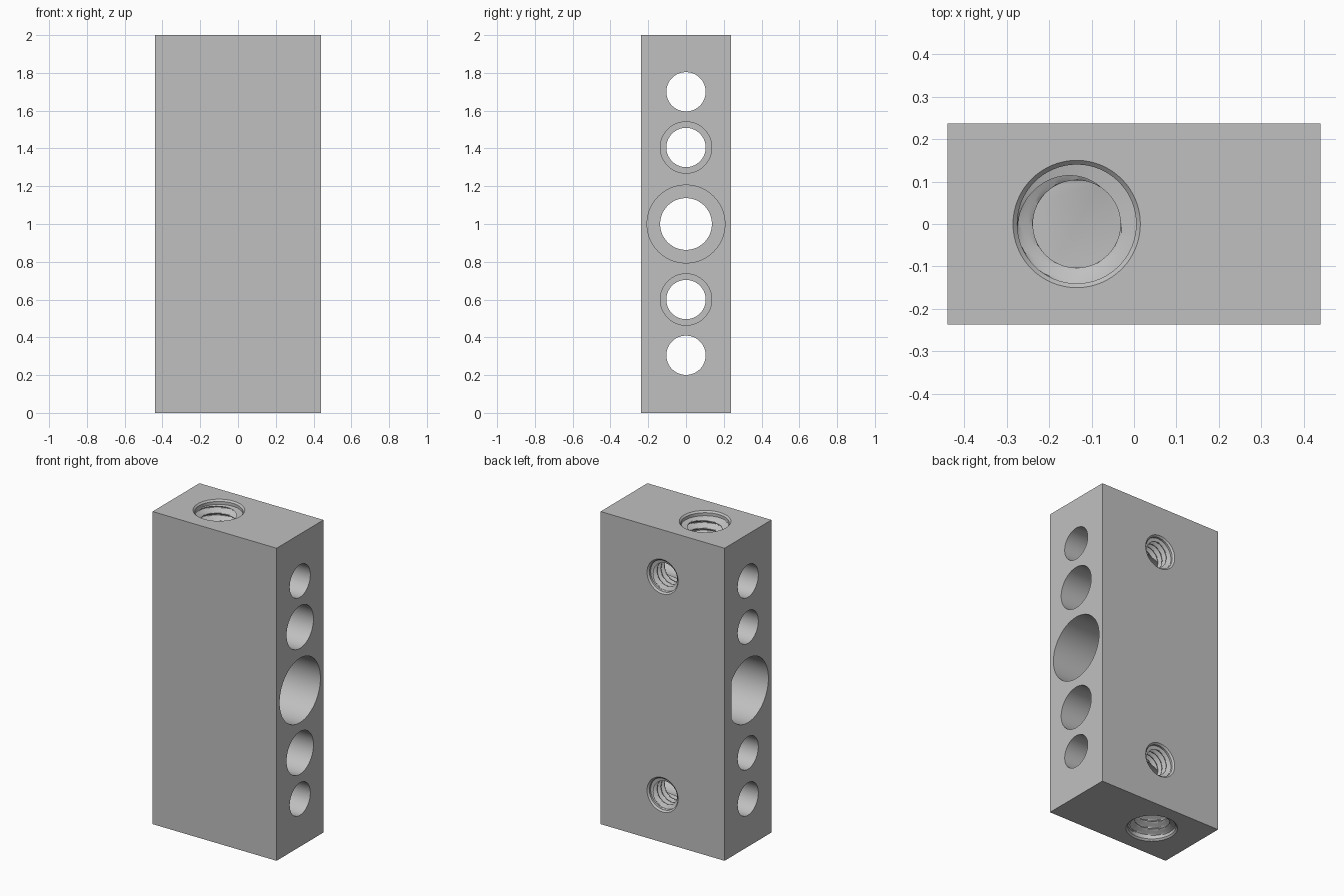
import bpy, bmesh, math
from mathutils import Matrix, Vector

if "Cube" in bpy.data.objects:
    bpy.data.objects.remove(bpy.data.objects["Cube"])

W, D, H = 0.878, 0.474, 2.0

grey = bpy.data.materials.new("plain_grey")
grey.use_nodes = True
grey.diffuse_color = (0.53, 0.53, 0.53, 1)
grey.node_tree.nodes["Principled BSDF"].inputs["Base Color"].default_value = (0.53, 0.53, 0.53, 1)


def finish(name, bm):
    bmesh.ops.recalc_face_normals(bm, faces=bm.faces)
    mesh = bpy.data.meshes.new(name)
    bm.to_mesh(mesh)
    bm.free()
    mesh.materials.append(grey)
    obj = bpy.data.objects.new(name, mesh)
    bpy.context.collection.objects.link(obj)
    return obj


def side_bore(name, z, r, x0, x1, flat=None):
    """Cylinder along x; an optional flat trims its back side."""
    bm = bmesh.new()
    place = Matrix.Translation(((x0 + x1) / 2, 0, z)) @ Matrix.Rotation(math.pi / 2, 4, 'Y')
    bmesh.ops.create_cone(bm, cap_ends=True, segments=96, radius1=r, radius2=r,
                          depth=x1 - x0, matrix=place)
    if flat:
        cut = bmesh.ops.bisect_plane(bm, geom=bm.verts[:] + bm.edges[:] + bm.faces[:],
                                     plane_co=(0, flat, 0), plane_no=(0, 1, 0), clear_outer=True)
        edges = [e for e in cut["geom_cut"] if isinstance(e, bmesh.types.BMEdge)]
        bmesh.ops.contextual_create(bm, geom=edges)
    return finish(name, bm)


def threaded_hole(name, origin, inward, rim, major, minor, depth, pitch):
    """Helical cutter starting just outside the surface and running inward."""
    bm = bmesh.new()
    segs, per_turn = 64, 12
    step = pitch / per_turn
    turn = Vector((0, 0, 1)).rotation_difference(Vector(inward)).to_matrix().to_4x4()
    place = Matrix.Translation(origin) @ turn

    def radius(d, a):
        if d <= 0:
            return rim
        if d <= rim - major:
            return rim - d
        if d < 0.6 * pitch:
            return major
        wave = abs(((d / pitch - a / math.tau) % 1) * 2 - 1)
        blend = min(max(wave * 1.4 - 0.2, 0), 1)
        return minor + (major - minor) * blend

    depths = [-0.02, 0, rim - major]
    k = math.ceil((rim - major) / step) + 1
    while k * step < depth:
        depths.append(k * step)
        k += 1
    depths.append(depth)
    rings = []
    for d in depths:
        ring = []
        for i in range(segs):
            a = math.tau * i / segs
            r = radius(d, a)
            ring.append(bm.verts.new(place @ Vector((r * math.cos(a), r * math.sin(a), d))))
        rings.append(ring)
    for lower, upper in zip(rings, rings[1:]):
        for i in range(segs):
            j = (i + 1) % segs
            bm.faces.new((lower[i], lower[j], upper[j], upper[i]))
    bm.faces.new(rings[0])
    bm.faces.new(rings[-1])
    return finish(name, bm)


# Main block
bm = bmesh.new()
bmesh.ops.create_cube(bm, size=1, matrix=Matrix.Translation((0, 0, H / 2)) @ Matrix.Diagonal((W, D, H, 1)))
block = finish("drilled_block", bm)

# Through bores, then counterbores from either end
out = W / 2 + 0.05
cutters = []
for z, r in ((1.7, 0.104), (1.405, 0.104), (1.0, 0.137), (0.6, 0.104), (0.305, 0.104)):
    cutters.append(side_bore("through_bore_cutter", z, r, -out, out))
for z in (1.405, 0.6):
    cutters.append(side_bore("small_counterbore_cutter", z, 0.136, 0, out))
cutters.append(side_bore("left_counterbore_cutter", 1.0, 0.206, 0.06, out))
cutters.append(side_bore("right_counterbore_cutter", 1.0, 0.206, -out, -0.13, flat=0.165))

# Threaded holes: one in each end, two in the back
for z, inward in ((H, (0, 0, -1)), (0, (0, 0, 1))):
    cutters.append(threaded_hole("end_thread_cutter", (-0.135, 0, z), inward,
                                 0.15, 0.14, 0.103, 0.17, 0.05))
for z in (1.7, 0.305):
    cutters.append(threaded_hole("back_thread_cutter", (0, D / 2, z), (0, -1, 0),
                                 0.11, 0.1, 0.077, 0.22, 0.038))

# Cut every hole out of the block
for cutter in cutters:
    mod = block.modifiers.new("cut", 'BOOLEAN')
    mod.operation = 'DIFFERENCE'
    mod.solver = 'EXACT'
    mod.object = cutter
bpy.context.view_layer.update()
graph = bpy.context.evaluated_depsgraph_get()
drilled = bpy.data.meshes.new_from_object(block.evaluated_get(graph))
block.modifiers.clear()
block.data = drilled
for cutter in cutters:
    bpy.data.objects.remove(cutter)

# Smooth walls with crisp rims
bpy.ops.object.select_all(action='DESELECT')
block.select_set(True)
bpy.context.view_layer.objects.active = block
bpy.ops.object.shade_smooth_by_angle(angle=math.radians(30))
